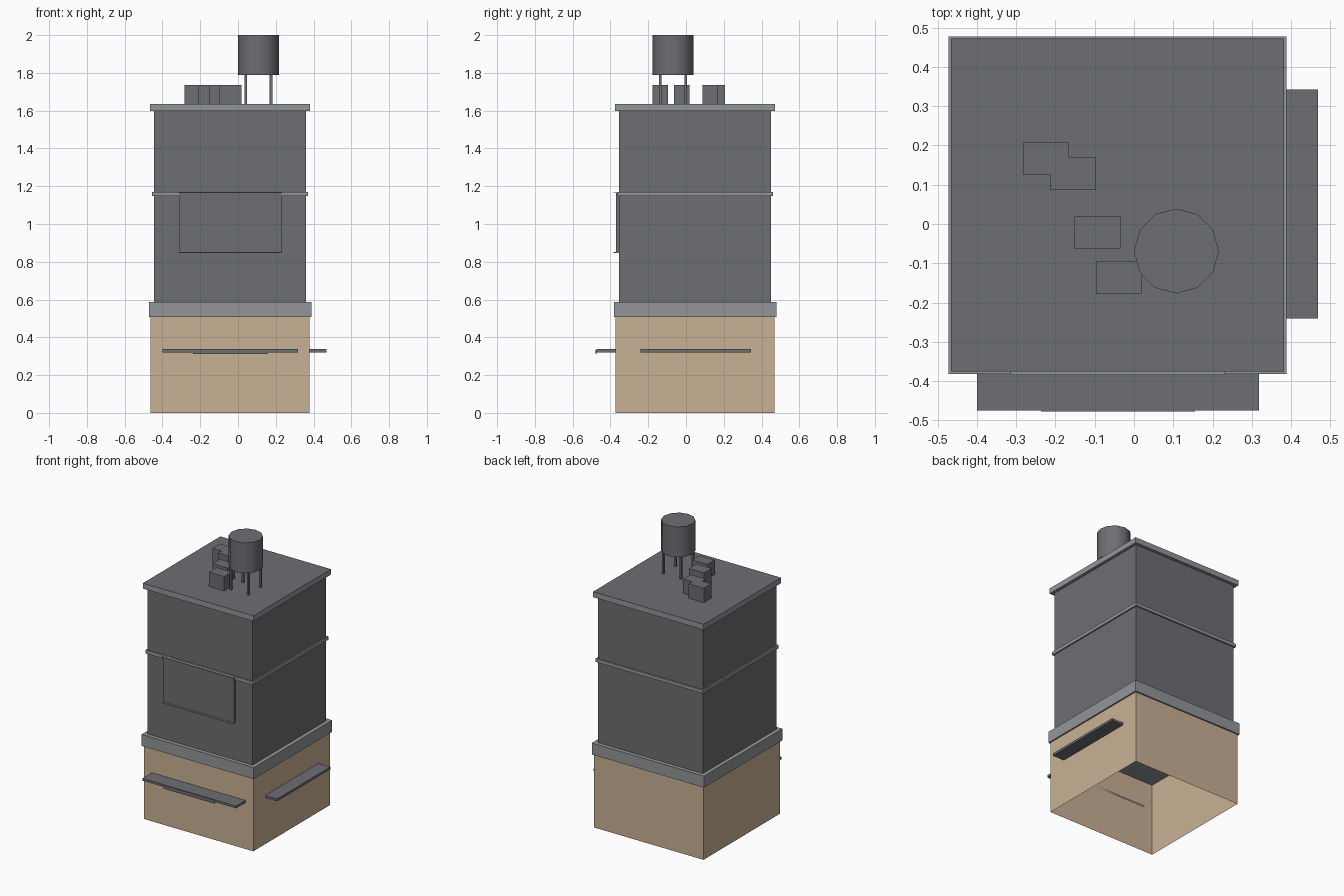
import bpy
import bmesh
import math

if "Cube" in bpy.data.objects:
    bpy.data.objects.remove(bpy.data.objects["Cube"], do_unlink=True)


def material(name, r, g, b):
    m = bpy.data.materials.new(name)
    m.use_nodes = True
    m.diffuse_color = (r, g, b, 1)
    m.node_tree.nodes["Principled BSDF"].inputs["Base Color"].default_value = (r, g, b, 1)
    return m


slate = material("slate grey", 0.155, 0.158, 0.173)
trim = material("trim grey", 0.292, 0.301, 0.314)
sand = material("sand", 0.584, 0.44, 0.296)


def finish(name, bm, *mats):
    mesh = bpy.data.meshes.new(name)
    bm.to_mesh(mesh)
    bm.free()
    for m in mats:
        mesh.materials.append(m)
    ob = bpy.data.objects.new(name, mesh)
    bpy.context.scene.collection.objects.link(ob)
    return ob


def box(name, xs, ys, zs, mat, top=None, open_ends=False):
    """Box from axis ranges, with optional top colour or open top and bottom."""
    bm = bmesh.new()
    bmesh.ops.create_cube(bm, size=1)
    for v in bm.verts:
        v.co = [r[0] + (c + 0.5) * (r[1] - r[0]) for c, r in zip(v.co, (xs, ys, zs))]
    bm.normal_update()
    if top:
        for f in bm.faces:
            f.material_index = int(f.normal.z > 0.5)
    if open_ends:
        ends = [f for f in bm.faces if abs(f.normal.z) > 0.5]
        bmesh.ops.delete(bm, geom=ends, context="FACES_ONLY")
    return finish(name, bm, *([mat, top] if top else [mat]))


# Square storeys share one centre
CX, CY = -0.042, 0.048


def storey(name, half, z0, z1, mat, **kw):
    return box(name, (CX - half, CX + half), (CY - half, CY + half), (z0, z1), mat, **kw)


storey("ground_floor_walls", 0.42, 0, 0.51, sand, open_ends=True)
storey("lower_cornice", 0.43, 0.507, 0.587, trim)
storey("tower_walls", 0.403, 0.587, 1.6, slate)
storey("middle_band", 0.413, 1.147, 1.17, trim)
storey("roof_slab", 0.424, 1.597, 1.635, trim, top=slate)

# Billboard with thin rails above and below
box("billboard", (-0.312, 0.23), (-0.371, -0.35), (0.85, 1.165), slate)
for label, z in (("lower", 0.847), ("upper", 1.163)):
    box(label + "_billboard_rail", (-0.314, 0.232), (-0.384, -0.355), (z, z + 0.005), trim)

# Awnings
box("front_awning", (-0.4, 0.318), (-0.475, -0.372), (0.321, 0.337), slate)
box("front_awning_valance", (-0.237, 0.155), (-0.478, -0.473), (0.311, 0.334), slate)
box("side_awning", (0.378, 0.469), (-0.241, 0.343), (0.321, 0.337), slate)

# Rooftop units
for i, (x, y) in enumerate([(-0.282, 0.125), (-0.213, 0.087), (-0.151, -0.063), (-0.097, -0.178)]):
    box(f"roof_unit_{i + 1}", (x, x + 0.116), (y, y + 0.082), (1.63, 1.735), slate)

# Water tank on four legs
TX, TY = 0.108, -0.069
bm = bmesh.new()
bmesh.ops.create_cone(bm, cap_ends=True, segments=12, radius1=0.108, radius2=0.108, depth=0.21)
bmesh.ops.translate(bm, verts=bm.verts, vec=(TX, TY, 1.895))
tank = finish("water_tank", bm, slate)
bpy.context.view_layer.objects.active = tank
tank.select_set(True)
bpy.ops.object.shade_smooth_by_angle(angle=math.radians(40))
tank.select_set(False)
for sx, side in ((-1, "right"), (1, "left")):
    for sy, end in ((-1, "front"), (1, "back")):
        x, y, w = TX + sx * 0.067, TY + sy * 0.067, 0.007
        box(f"tank_leg_{end}_{side}", (x - w, x + w), (y - w, y + w), (1.63, 1.795), slate)
